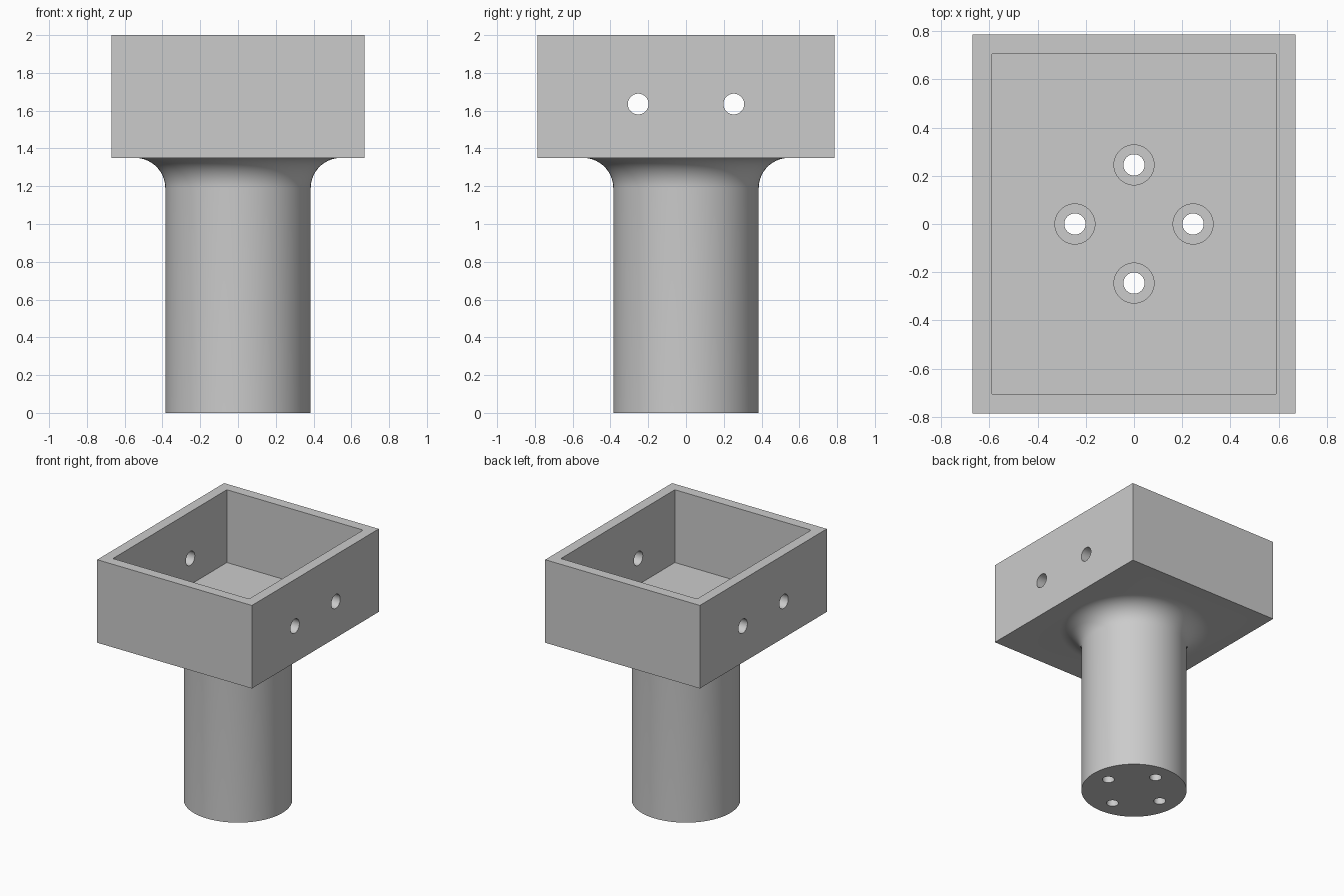
import bpy, bmesh, math
from mathutils import Matrix, Vector

if "Cube" in bpy.data.objects:
    bpy.data.objects.remove(bpy.data.objects["Cube"], do_unlink=True)

grey = bpy.data.materials.new("light grey")
grey.use_nodes = True
colour = (0.6, 0.6, 0.6, 1)
grey.diffuse_color = colour
grey.node_tree.nodes["Principled BSDF"].inputs["Base Color"].default_value = colour

FLOOR, UNDERSIDE, TOP = 1.43, 1.35, 2.0


def make(name, bm):
    bmesh.ops.recalc_face_normals(bm, faces=bm.faces)
    mesh = bpy.data.meshes.new(name)
    bm.to_mesh(mesh)
    bm.free()
    mesh.materials.append(grey)
    ob = bpy.data.objects.new(name, mesh)
    bpy.context.collection.objects.link(ob)
    return ob


def block(name, half_x, half_y, low, high):
    bm = bmesh.new()
    size = Matrix.Diagonal((2 * half_x, 2 * half_y, high - low, 1))
    bmesh.ops.create_cube(bm, size=1, matrix=Matrix.Translation((0, 0, (low + high) / 2)) @ size)
    return make(name, bm)


def rod(name, radius, start, end):
    start, end = Vector(start), Vector(end)
    axis = end - start
    turn = axis.to_track_quat('Z', 'Y').to_matrix().to_4x4()
    bm = bmesh.new()
    bmesh.ops.create_cone(bm, cap_ends=True, segments=40, radius1=radius, radius2=radius,
                          depth=axis.length, matrix=Matrix.Translation((start + end) / 2) @ turn)
    return make(name, bm)


def combine(body, tool, operation):
    mod = body.modifiers.new(operation.lower(), 'BOOLEAN')
    mod.operation, mod.solver, mod.object = operation, 'EXACT', tool
    bpy.context.view_layer.objects.active = body
    bpy.ops.object.modifier_apply(modifier=mod.name)
    bpy.data.objects.remove(tool, do_unlink=True)


# Column profile with a concave fillet flaring into the tray
RADIUS, FILLET, STEPS = 0.385, 0.16, 14
profile = [(0, 0), (RADIUS, 0)]
for i in range(STEPS + 1):
    a = math.pi / 2 * i / STEPS
    profile.append((RADIUS + FILLET * (1 - math.cos(a)),
                    UNDERSIDE - FILLET * (1 - math.sin(a))))
profile += [(RADIUS + FILLET, UNDERSIDE + 0.03), (0, UNDERSIDE + 0.03)]

bm = bmesh.new()
verts = [bm.verts.new((r, 0, z)) for r, z in profile]
edges = [bm.edges.new(pair) for pair in zip(verts, verts[1:])]
bmesh.ops.spin(bm, geom=verts + edges, axis=(0, 0, 1), cent=(0, 0, 0),
               angle=math.tau, steps=96, use_duplicate=False)
bmesh.ops.remove_doubles(bm, verts=bm.verts, dist=0.0001)
bmesh.ops.dissolve_limit(bm, angle_limit=0.001, verts=bm.verts, edges=bm.edges)
column = make("column", bm)

# Open tray on top of the column
stand = block("tray_stand", 0.67, 0.785, UNDERSIDE, TOP)
combine(stand, column, 'UNION')
combine(stand, block("tray_cavity", 0.59, 0.705, FLOOR, TOP + 0.2), 'DIFFERENCE')

# Four long bolt holes with wide bores for the bolt heads
for i in range(4):
    x = 0.245 * math.cos(i * math.pi / 2)
    y = 0.245 * math.sin(i * math.pi / 2)
    combine(stand, rod("bolt_hole", 0.044, (x, y, -0.1), (x, y, 1.6)), 'DIFFERENCE')
    combine(stand, rod("bolt_head_bore", 0.083, (x, y, 0.15), (x, y, 1.6)), 'DIFFERENCE')

# Two cross holes through both side walls
for y in (-0.253, 0.253):
    combine(stand, rod("side_hole", 0.055, (-1, y, 1.635), (1, y, 1.635)), 'DIFFERENCE')

bpy.ops.object.select_all(action='DESELECT')
stand.select_set(True)
bpy.context.view_layer.objects.active = stand
bpy.ops.object.shade_smooth_by_angle(angle=math.radians(30))
